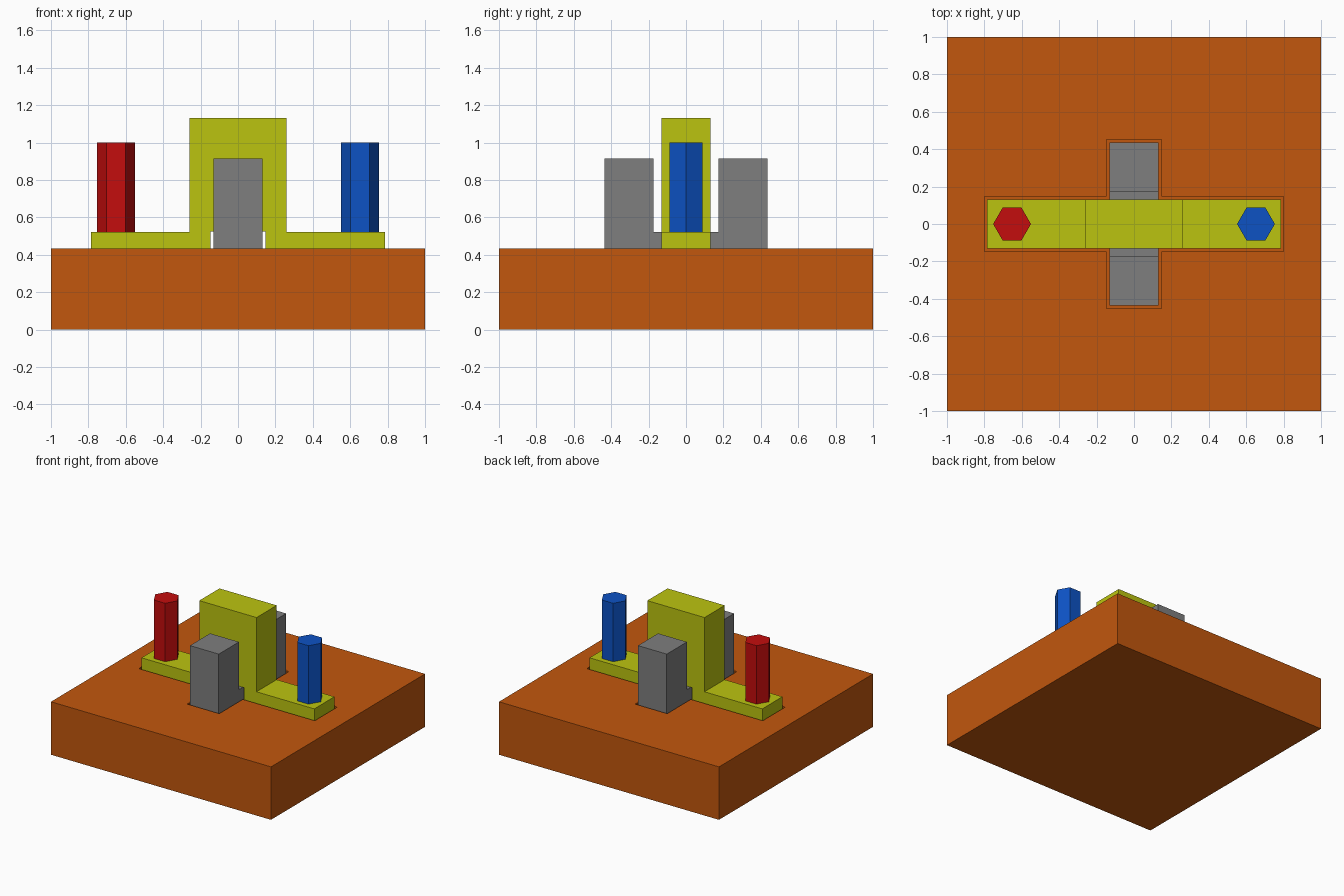
import bpy, bmesh, math
from mathutils import Matrix

cube = bpy.data.objects.get("Cube")
if cube:
    bpy.data.objects.remove(cube, do_unlink=True)

TOP = 0.435       # top of the base
FLOOR = 0.26      # floor of the crossed slots
BAR_TOP = 0.522   # top of both sliding bars
HALF = 0.131      # half width of both bars


def material(name, rgb):
    m = bpy.data.materials.new(name)
    m.use_nodes = True
    m.diffuse_color = (*rgb, 1)
    m.node_tree.nodes["Principled BSDF"].inputs["Base Color"].default_value = (*rgb, 1)
    return m


orange = material("orange", (0.54, 0.095, 0.004))
yellow = material("yellow", (0.50, 0.55, 0.005))
grey = material("grey", (0.21, 0.21, 0.21))
red = material("red", (0.55, 0.004, 0.004))
blue = material("blue", (0.004, 0.085, 0.55))


def finish(name, bm, mat):
    bmesh.ops.recalc_face_normals(bm, faces=bm.faces)
    me = bpy.data.meshes.new(name)
    bm.to_mesh(me)
    bm.free()
    me.materials.append(mat)
    ob = bpy.data.objects.new(name, me)
    bpy.context.collection.objects.link(ob)
    return ob


def extrude_profile(name, half_profile, place, depth, mat):
    """Mirror a half profile about its axis and extrude it by depth.
    place(u, v) gives the 3D point; depth is the extrusion vector."""
    points = half_profile + [(-u, v) for u, v in reversed(half_profile)]
    bm = bmesh.new()
    face = bm.faces.new([bm.verts.new(place(u, v)) for u, v in points])
    ext = bmesh.ops.extrude_face_region(bm, geom=[face])["geom"]
    bmesh.ops.translate(bm, vec=depth,
                        verts=[g for g in ext if isinstance(g, bmesh.types.BMVert)])
    return finish(name, bm, mat)


# Square base with a cross-shaped slot cut into its top
base = extrude_profile("base", [(1, 0), (1, TOP)],
                       lambda u, v: (u, -1, v), (0, 2, 0), orange)
W = 0.146
cross = [(W, -0.452), (W, -W), (0.80, -W), (0.80, W), (W, W), (W, 0.452)]
cutter = extrude_profile("slot_cutter", cross,
                         lambda u, v: (u, v, FLOOR), (0, 0, 0.5), orange)
cutter.hide_render = True
mod = base.modifiers.new("slots", 'BOOLEAN')
mod.operation = 'DIFFERENCE'
mod.solver = 'EXACT'
mod.object = cutter
bpy.context.view_layer.objects.active = base
bpy.ops.object.modifier_apply(modifier=mod.name)
bpy.data.objects.remove(cutter, do_unlink=True)

# Long slider with a raised centre block, notched below to pass over the other bar
LOW = FLOOR + 0.005
extrude_profile("long_slider",
                [(W, BAR_TOP + 0.004), (W, LOW), (0.785, LOW), (0.785, BAR_TOP),
                 (0.26, BAR_TOP), (0.26, 1.132)],
                lambda u, v: (u, -HALF, v), (0, 2 * HALF, 0), yellow)

# Short slider with an upright block at each end
extrude_profile("short_slider",
                [(0.437, LOW), (0.437, 0.914), (0.175, 0.914), (0.175, BAR_TOP)],
                lambda u, v: (-HALF, u, v), (2 * HALF, 0, 0), grey)

# Hexagonal pegs on the ends of the long slider
for name, x, mat in (("right_peg", -0.652, red), ("left_peg", 0.652, blue)):
    height = 1.002 - BAR_TOP
    bm = bmesh.new()
    bmesh.ops.create_cone(bm, cap_ends=True, segments=6, radius1=0.101, radius2=0.101,
                          depth=height, matrix=Matrix.Translation((x, 0, BAR_TOP + height / 2))
                          @ Matrix.Rotation(math.radians(30), 4, 'Z'))
    finish(name, bm, mat)
